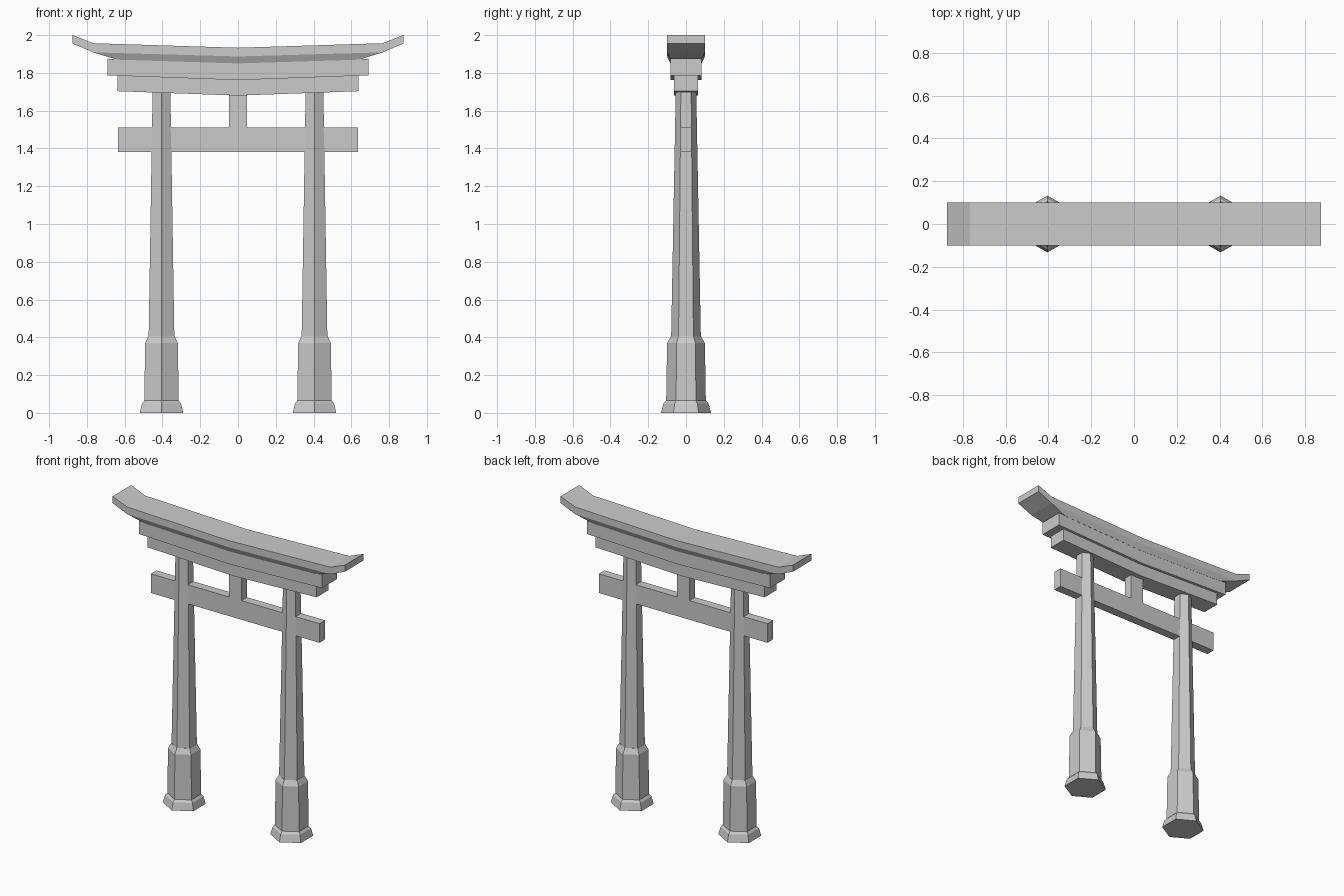
import bpy, bmesh, math

if "Cube" in bpy.data.objects:
    bpy.data.objects.remove(bpy.data.objects["Cube"])


def loft(name, sections, cap=True):
    """Bridge a list of equal-length closed point rings into a flat-faced solid."""
    bm = bmesh.new()
    rings = [[bm.verts.new(p) for p in ring] for ring in sections]
    n = len(rings[0])
    for a, b in zip(rings, rings[1:]):
        for i in range(n):
            j = (i + 1) % n
            bm.faces.new((a[i], a[j], b[j], b[i]))
    bm.faces.new(rings[0])
    bm.faces.new(rings[-1])
    bmesh.ops.remove_doubles(bm, verts=bm.verts, dist=1e-5)
    bmesh.ops.recalc_face_normals(bm, faces=bm.faces)
    me = bpy.data.meshes.new(name)
    bm.to_mesh(me)
    bm.free()
    ob = bpy.data.objects.new(name, me)
    bpy.context.collection.objects.link(ob)
    return ob


def hexagon(cx, r, z):
    # corners point to front and back
    angles = [math.radians(30 + 60 * i) for i in range(6)]
    return [(cx + r * math.cos(a), r * math.sin(a), z) for a in angles]


def beam(name, half_y, stations):
    """Rectangular beam along x; stations are (x, bottom z, top z)."""
    return loft(name, [[(x, -half_y, lo), (x, half_y, lo),
                        (x, half_y, hi), (x, -half_y, hi)]
                       for x, lo, hi in stations])


# Hexagonal pillars with stepped feet
foot = [(0.133, 0), (0.119, 0.05), (0.105, 0.065), (0.100, 0.37), (0.080, 0.405)]
shaft = [(0.079, 0.38), (0.054, 1.72)]
for side, cx in (("left", -0.405), ("right", 0.405)):
    loft(side + "_pillar_foot", [hexagon(cx, r, z) for r, z in foot])
    loft(side + "_pillar_shaft", [hexagon(cx, r, z) for r, z in shaft])

# Straight tie beam and centre strut
beam("tie_beam", 0.03, [(-0.635, 1.38, 1.51), (0.635, 1.38, 1.51)])
beam("centre_strut", 0.03, [(-0.048, 1.505, 1.70), (0.048, 1.505, 1.70)])

# Two sagging lintels
beam("lower_lintel", 0.063, [(-0.637, 1.703, 1.79), (0, 1.68, 1.765), (0.637, 1.703, 1.79)])
beam("upper_lintel", 0.081, [(-0.69, 1.787, 1.875), (0, 1.762, 1.853), (0.69, 1.787, 1.875)])


# Roof cap with upturned tips and a tapered underside
def roof_section(x, top, mid, low, low_y):
    return [(x, -0.1, top), (x, -0.1, mid), (x, -low_y, low),
            (x, low_y, low), (x, 0.1, mid), (x, 0.1, top)]


half = [(0.64, 1.953, 1.905, 1.87, 0.082),
        (0.767, 1.957, 1.909, 1.909, 0.1),
        (0.875, 2.0, 1.955, 1.955, 0.1)]
stations = [(-s[0],) + s[1:] for s in reversed(half)]
stations += [(0, 1.933, 1.887, 1.85, 0.082)] + half
loft("roof_cap", [roof_section(*s) for s in stations])
